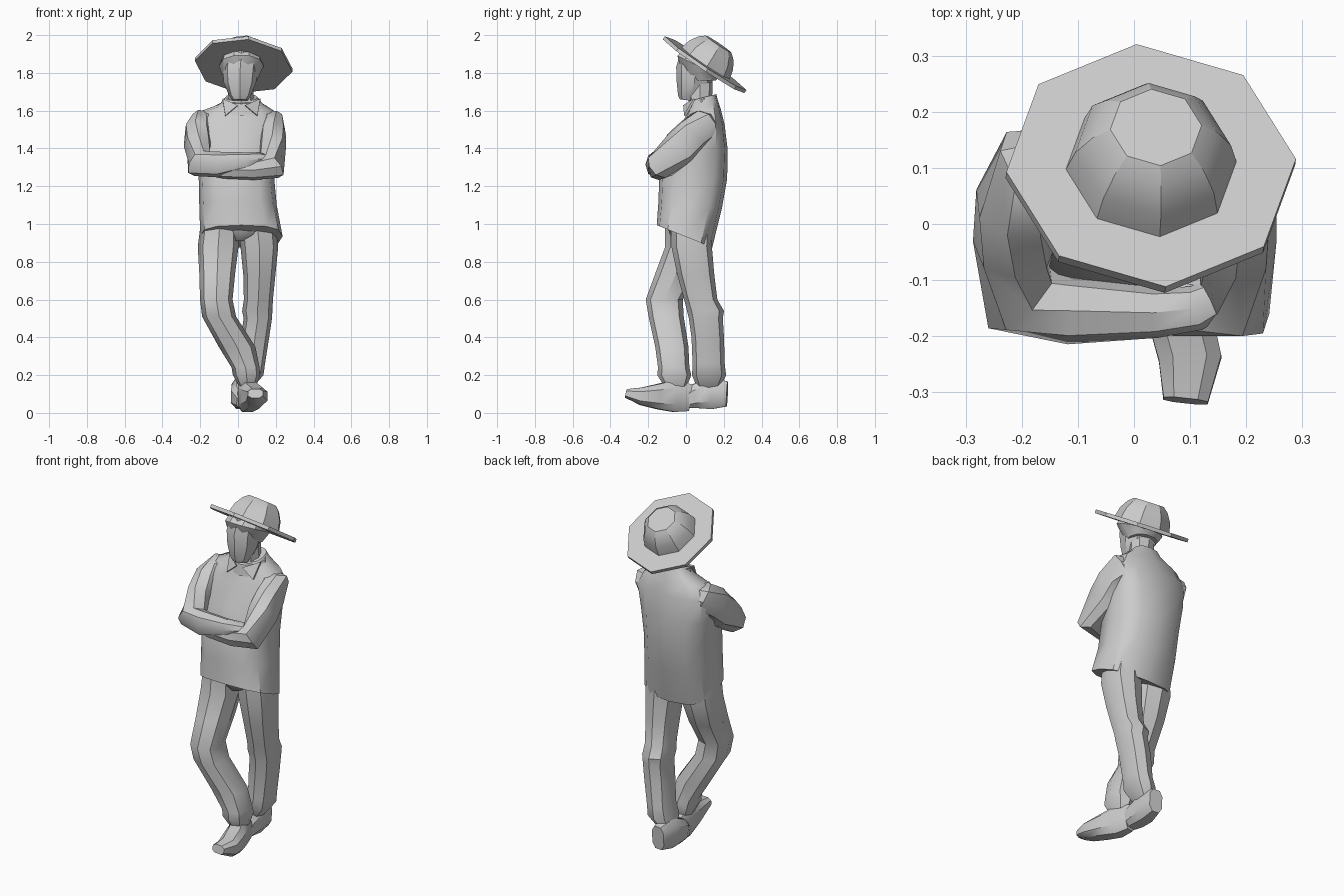
import bpy, bmesh, math
from mathutils import Vector

X, Y, Z = Vector((1, 0, 0)), Vector((0, 1, 0)), Vector((0, 0, 1))


def skin(name, loops, angle=30):
    """Join equal-sized loops of points into a closed, capped skin."""
    bm = bmesh.new()
    rows = [[bm.verts.new(p) for p in loop] for loop in loops]
    n = len(rows[0])
    for a, b in zip(rows, rows[1:]):
        for i in range(n):
            j = (i + 1) % n
            bm.faces.new((a[i], a[j], b[j], b[i]))
    bm.faces.new(rows[0])
    bm.faces.new(rows[-1])
    bmesh.ops.recalc_face_normals(bm, faces=bm.faces)
    me = bpy.data.meshes.new(name)
    bm.to_mesh(me)
    bm.free()
    ob = bpy.data.objects.new(name, me)
    bpy.context.collection.objects.link(ob)
    bpy.ops.object.select_all(action='DESELECT')
    ob.select_set(True)
    bpy.context.view_layer.objects.active = ob
    bpy.ops.object.shade_smooth_by_angle(angle=math.radians(angle))
    return ob


def oval(c, u, v, ru, rv, n, power=1.0, turn=0.0):
    """Ring of n points; power below 1 makes it boxier."""
    pts = []
    for i in range(n):
        a = 2 * math.pi * i / n + turn
        ca, sa = math.cos(a), math.sin(a)
        pts.append(Vector(c) + u * math.copysign(abs(ca) ** power, ca) * ru
                   + v * math.copysign(abs(sa) ** power, sa) * rv)
    return pts


def stack(name, rings, n=8, power=0.85, slopes=None, turn=0.0, angle=35):
    """Level rings (x, y, z, rx, ry), each optionally tilted front to back."""
    slopes = slopes or [0] * len(rings)
    return skin(name, [oval(r[:3], X, Y + Z * s, r[3], r[4], n, power, turn)
                       for r, s in zip(rings, slopes)], angle)


def tube(name, path, n=8, power=0.85, turn=0.0, angle=35):
    """Rings square to a path of (x, y, z, half width, half height)."""
    pts = [Vector(p[:3]) for p in path]
    loops = []
    for i, p in enumerate(path):
        a = (pts[i] - pts[i - 1]).normalized() if i else Vector()
        b = (pts[i + 1] - pts[i]).normalized() if i + 1 < len(pts) else Vector()
        t = (a + b).normalized()
        side = t.cross(Z).normalized()
        loops.append(oval(pts[i], side, side.cross(t), p[3], p[4], n, power, turn))
    return skin(name, loops, angle)


# Hat: tilted octagonal brim and faceted crown
axis = Vector((0.07, 0.555, 0.83)).normalized()
hu = (X - axis * X.dot(axis)).normalized()
hv = axis.cross(hu)
base = Vector((0.03, 0.1, 1.845))


def hat_ring(h, r, turn=0.1):
    return oval(base + axis * h, hu, hv, r, r, 8, 1, turn)


skin("hat_brim", [hat_ring(-0.012, 0.26), hat_ring(0.008, 0.26)], 20)
skin("hat_crown", [hat_ring(0.0, 0.155), hat_ring(0.06, 0.14),
                   hat_ring(0.105, 0.112), hat_ring(0.13, 0.082)], 20)

# Head, hair and neck
stack("head", [(0.01, 0.01, 1.655, 0.042, 0.042), (0.01, 0.028, 1.69, 0.062, 0.07),
               (0.01, 0.045, 1.75, 0.086, 0.094), (0.012, 0.05, 1.83, 0.094, 0.102),
               (0.02, 0.06, 1.885, 0.085, 0.085)], 8, 0.9, [-0.1, 0.15, 0, 0, -0.5])
stack("hair", [(0.015, 0.085, 1.76, 0.085, 0.075), (0.015, 0.07, 1.81, 0.108, 0.108),
               (0.018, 0.067, 1.835, 0.118, 0.118), (0.02, 0.08, 1.855, 0.112, 0.1)],
      10, 0.9, [0, -0.35, -0.5, -0.65])
stack("neck", [(0.015, 0.075, 1.56, 0.07, 0.06), (0.015, 0.075, 1.75, 0.066, 0.066)])

# Loose jacket with a hem that drops at the back
stack("jacket", [(0.018, -0.008, 0.935, 0.218, 0.147), (0.0, 0.022, 1.1, 0.205, 0.168),
                 (-0.008, 0.038, 1.24, 0.2, 0.18), (-0.012, 0.07, 1.4, 0.215, 0.15),
                 (-0.005, 0.092, 1.53, 0.232, 0.112), (0.0, 0.097, 1.6, 0.19, 0.088),
                 (0.018, 0.092, 1.635, 0.115, 0.078), (0.018, 0.09, 1.67, 0.085, 0.07)],
      12, 0.74, [-0.4, -0.1, 0, 0, 0, 0.05, 0.2, 0.25], angle=40)
stack("collar", [(0.018, 0.08, 1.60, 0.115, 0.09), (0.018, 0.08, 1.66, 0.1, 0.08),
                 (0.018, 0.08, 1.66, 0.085, 0.07)], 8, 0.9, [0.3] * 3)

# Pointed collar flaps, mirrored about the neck
for side, word in ((-1, "right"), (1, "left")):
    flap = [(0.02, -0.005, 1.625), (0.1, 0.05, 1.66), (0.085, 0.0, 1.57)]
    tri = [Vector((0.018 + side * x, y, z)) for x, y, z in flap]
    skin("collar_flap_" + word, [tri, [p + Vector((0, -0.01, 0.004)) for p in tri]])

# Folded arms
tube("right_arm", [(-0.09, 0.11, 1.545, 0.065, 0.05), (-0.18, 0.092, 1.53, 0.086, 0.082),
                   (-0.208, 0.04, 1.48, 0.076, 0.092), (-0.212, -0.03, 1.41, 0.075, 0.095),
                   (-0.205, -0.13, 1.32, 0.078, 0.074),
                   (-0.11, -0.155, 1.315, 0.06, 0.068), (0.04, -0.158, 1.335, 0.045, 0.045),
                   (0.11, -0.15, 1.345, 0.04, 0.035), (0.17, -0.12, 1.345, 0.03, 0.02)])
tube("left_arm", [(0.09, 0.11, 1.545, 0.065, 0.05), (0.17, 0.092, 1.53, 0.082, 0.082),
                  (0.182, 0.04, 1.475, 0.072, 0.09), (0.182, -0.03, 1.405, 0.072, 0.095),
                  (0.18, -0.135, 1.305, 0.078, 0.074),
                  (0.08, -0.145, 1.285, 0.055, 0.052), (-0.07, -0.14, 1.285, 0.05, 0.045),
                  (-0.18, -0.11, 1.3, 0.045, 0.04)])

# Trousers: seat and two legs crossing at the ankles, gathered at knee and cuff
stack("trouser_seat", [(0.0, 0.02, 0.91, 0.07, 0.07), (0.005, 0.015, 0.945, 0.17, 0.1),
                       (0.005, 0.01, 1.02, 0.18, 0.12)])
stack("front_leg", [(-0.095, 0.005, 1.02, 0.1, 0.115), (-0.105, 0.0, 0.88, 0.108, 0.11),
                    (-0.11, -0.05, 0.74, 0.095, 0.112), (-0.115, -0.115, 0.6, 0.086, 0.098),
                    (-0.1, -0.105, 0.51, 0.09, 0.093), (-0.005, -0.075, 0.35, 0.097, 0.088),
                    (0.04, -0.065, 0.24, 0.074, 0.083), (0.045, -0.062, 0.2, 0.072, 0.09),
                    (0.05, -0.055, 0.14, 0.045, 0.06)])
stack("back_leg", [(0.1, 0.03, 1.02, 0.1, 0.11), (0.113, 0.03, 0.88, 0.1, 0.107),
                   (0.113, 0.052, 0.73, 0.085, 0.098), (0.108, 0.078, 0.6, 0.077, 0.088),
                   (0.102, 0.103, 0.54, 0.08, 0.098), (0.105, 0.105, 0.5, 0.075, 0.09),
                   (0.09, 0.115, 0.4, 0.075, 0.086),
                   (0.075, 0.12, 0.26, 0.068, 0.085), (0.062, 0.122, 0.2, 0.073, 0.09),
                   (0.03, 0.12, 0.13, 0.045, 0.06)])

# Shoes
tube("front_shoe", [(0.035, 0.02, 0.08, 0.04, 0.075), (0.05, -0.06, 0.09, 0.055, 0.09),
                    (0.078, -0.15, 0.086, 0.061, 0.07), (0.1, -0.24, 0.088, 0.059, 0.049),
                    (0.092, -0.315, 0.103, 0.042, 0.025)], 8, 0.7, math.pi / 8)
tube("back_shoe", [(0.03, 0.218, 0.1, 0.042, 0.07), (0.022, 0.13, 0.105, 0.06, 0.09),
                   (0.02, 0.04, 0.085, 0.061, 0.066), (0.035, -0.02, 0.06, 0.045, 0.04)],
     8, 0.7, math.pi / 8)
